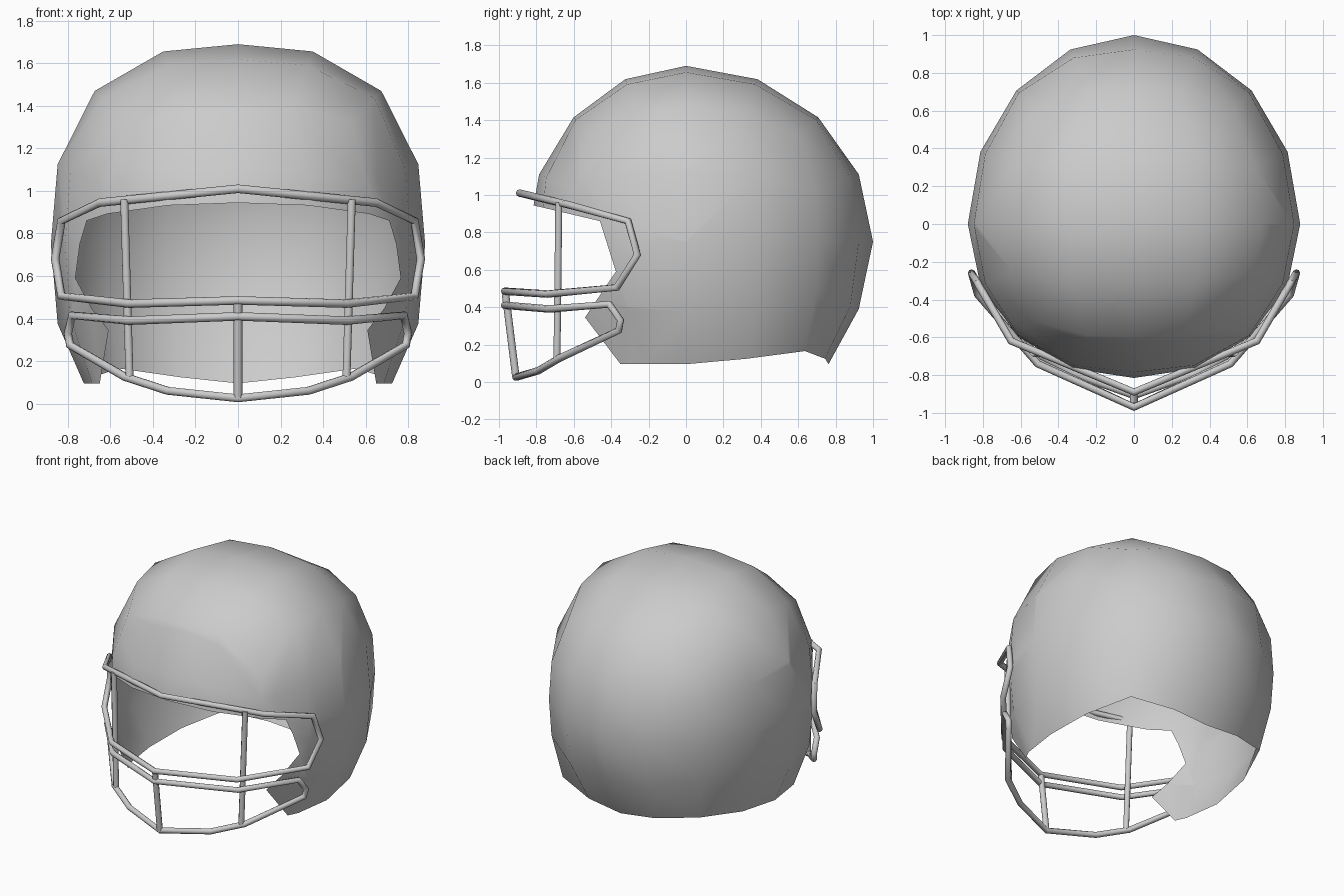
import bpy, bmesh, math
from mathutils import Vector

if "Cube" in bpy.data.objects:
    bpy.data.objects.remove(bpy.data.objects["Cube"])


# Helmet shell: subdivided cube pushed onto a slightly squared ellipsoid, open below
def shell_point(c):
    u, v, w = (math.tan(math.pi / 4 * k) for k in c)
    bottom = c.z < -0.99
    if bottom:
        w *= 0.85
    p = 2.6
    n = math.sqrt((abs(u) ** p + abs(w) ** p) ** (2 / p) + v * v)
    x = 0.88 * u / n
    y = (1.0 if v > 0 else 0.85) * v / n
    z = 0.75 + 0.94 * w / n
    if bottom:
        z = 0.095 + (0.07 * abs(u * v) if v > 0 else 0)
    return Vector((x, y, z))


def inside(y, z, poly):
    hit = False
    for (y1, z1), (y2, z2) in zip(poly, poly[1:] + poly[:1]):
        if (z1 > z) != (z2 > z) and y < (y2 - y1) * (z - z1) / (z2 - z1) + y1:
            hit = not hit
    return hit


bm = bmesh.new()
bmesh.ops.create_cube(bm, size=2)
bmesh.ops.subdivide_edges(bm, edges=bm.edges[:], cuts=3, use_grid_fill=True)
bmesh.ops.delete(bm, geom=[f for f in bm.faces if f.calc_center_median().z < -0.99],
                 context='FACES')
for v in bm.verts:
    v.co = shell_point(v.co.copy())

# Face opening: split along its side profile (y, z), then remove the faces within
edge = [(-0.274, -0.005), (-0.54, 0.345), (-0.375, 0.59), (-0.46, 0.86), (-1.2, 1.035)]
for (y1, z1), (y2, z2) in zip(edge, edge[1:]):
    faces = [f for f in bm.faces if f.calc_center_median().y < -0.02]
    geom = list({e for f in faces for e in f.edges}) + faces
    geom += list({v for f in faces for v in f.verts})
    bmesh.ops.bisect_plane(bm, geom=geom, dist=1e-5, plane_co=(0, y1, z1),
                           plane_no=(0, z1 - z2, y2 - y1))
opening = edge + [(-2, 1.035), (-2, -0.005)]
gone = []
for f in bm.faces:
    c = f.calc_center_median()
    if inside(c.y, c.z, opening):
        gone.append(f)
bmesh.ops.delete(bm, geom=gone, context='FACES')
for f in bm.faces:
    f.smooth = True
me = bpy.data.meshes.new("helmet_shell")
bm.to_mesh(me)
bm.free()
bpy.context.collection.objects.link(bpy.data.objects.new("helmet_shell", me))


# Face guard bars: round tubes along point paths
def tube(name, pts, closed=False):
    cu = bpy.data.curves.new(name, 'CURVE')
    cu.dimensions = '3D'
    cu.bevel_depth = 0.02
    cu.bevel_resolution = 2
    cu.use_fill_caps = True
    sp = cu.splines.new('POLY')
    sp.points.add(len(pts) - 1)
    for p, co in zip(sp.points, pts):
        p.co = (*co, 1)
    sp.use_cyclic_u = closed
    ob = bpy.data.objects.new(name, cu)
    bpy.context.collection.objects.link(ob)
    bpy.ops.object.select_all(action='DESELECT')
    ob.select_set(True)
    bpy.context.view_layer.objects.active = ob
    bpy.ops.object.convert(target='MESH')
    bpy.ops.object.shade_smooth_by_angle(angle=math.radians(50))


def mirrored_loop(name, half):
    tube(name, half + [(-x, y, z) for x, y, z in half[-2:0:-1]], True)


mirrored_loop("upper_guard_loop", [
    (0, -0.89, 1.01), (0.65, -0.62, 0.945), (0.83, -0.31, 0.86), (0.86, -0.26, 0.68),
    (0.83, -0.37, 0.505), (0.51, -0.74, 0.47), (0, -0.97, 0.485)])
mirrored_loop("lower_guard_loop", [
    (0, -0.97, 0.41), (0.51, -0.73, 0.39), (0.78, -0.41, 0.415), (0.80, -0.35, 0.33),
    (0.79, -0.36, 0.275), (0.53, -0.68, 0.125), (0.33, -0.79, 0.06), (0, -0.91, 0.025)])

# Upright bars
tube("centre_upright", [(0, -0.965, 0.47), (0, -0.91, 0.03)])
for side, s in (("right", 1), ("left", -1)):
    tube(side + "_upright", [(s * 0.535, -0.68, 0.96), (s * 0.51, -0.69, 0.12)])
